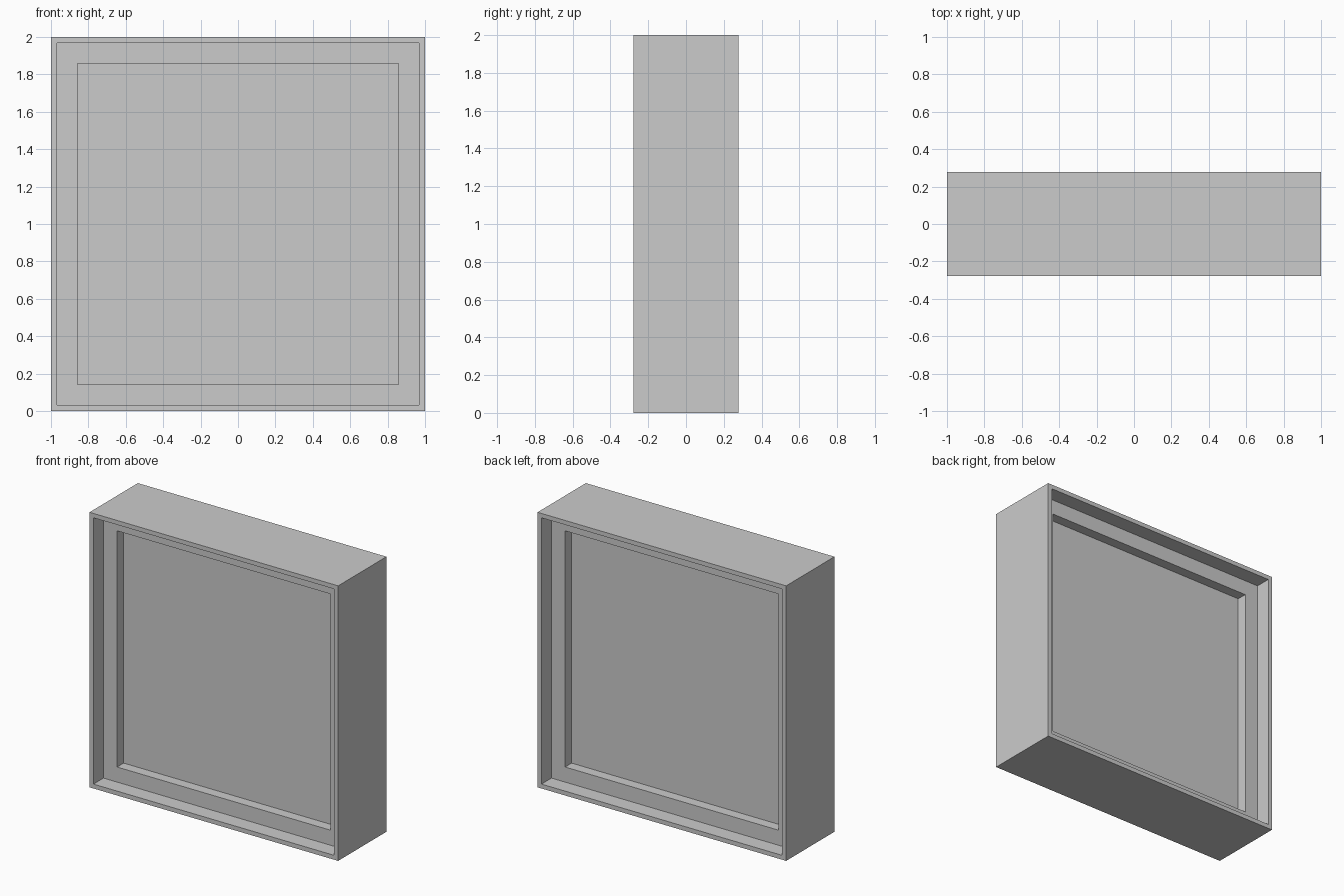
import bpy, bmesh

if "Cube" in bpy.data.objects:
    bpy.data.objects.remove(bpy.data.objects["Cube"])

WIDTH, DEPTH, HEIGHT = 2.0, 0.555, 2.0
# (border width, recess depth) for each step, from the rim inwards
STEPS = [(0.045, 0.115), (0.155, 0.075)]

# Solid block standing on the ground
bm = bmesh.new()
bmesh.ops.create_cube(bm, size=1)
for v in bm.verts:
    v.co.x *= WIDTH
    v.co.y *= DEPTH
    v.co.z = (v.co.z + 0.5) * HEIGHT
bm.normal_update()


def recess(face, border, depth):
    """Inset a face, then sink it straight inwards."""
    inward = -face.normal.copy()
    bmesh.ops.inset_individual(bm, faces=[face], thickness=border)
    sunk = bmesh.ops.extrude_discrete_faces(bm, faces=[face])["faces"][0]
    bmesh.ops.translate(bm, verts=sunk.verts, vec=inward * depth)
    bm.normal_update()
    return sunk


# Stepped recesses on front and back
for side in [f for f in bm.faces if abs(f.normal.y) > 0.9]:
    for border, depth in STEPS:
        side = recess(side, border, depth)

bmesh.ops.recalc_face_normals(bm, faces=bm.faces)
mesh = bpy.data.meshes.new("stepped_panel_box")
bm.to_mesh(mesh)
bm.free()
bpy.context.collection.objects.link(bpy.data.objects.new("stepped_panel_box", mesh))
